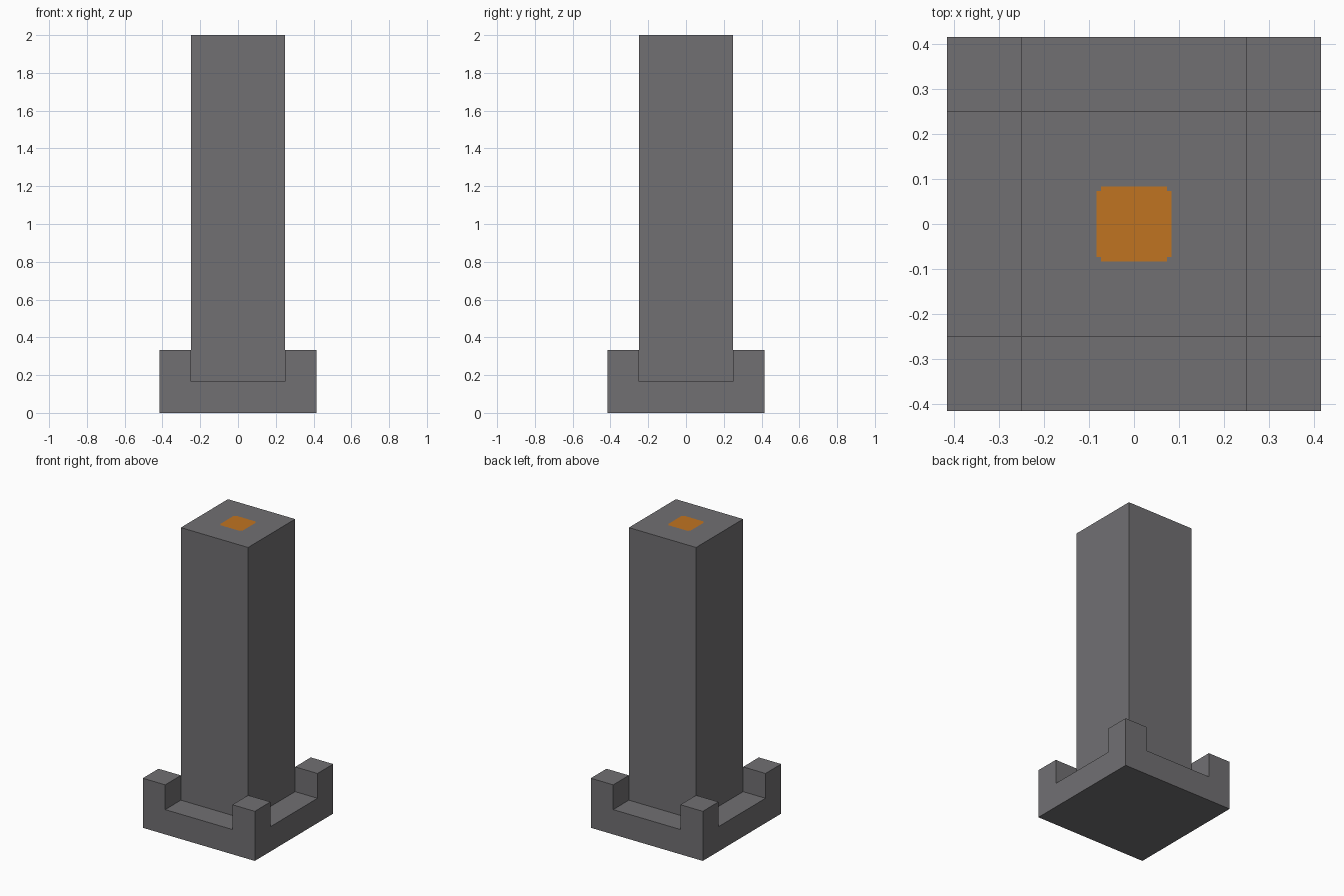
import bpy
import bmesh
from mathutils import Vector

cube = bpy.data.objects.get("Cube")
if cube:
    bpy.data.objects.remove(cube, do_unlink=True)

UNIT = 1 / 6           # the model sits on a grid of sixths
BASE = 2.5 * UNIT      # half width of the base
SHAFT = 1.5 * UNIT     # half width of the column
PATCH = 0.5 * UNIT     # half width of the orange patch
NOTCH = 0.01           # small step at the patch corners


def material(name, color):
    mat = bpy.data.materials.new(name)
    mat.use_nodes = True
    mat.diffuse_color = color
    mat.node_tree.nodes["Principled BSDF"].inputs["Base Color"].default_value = color
    return mat


def box(bm, low, high):
    low, high = Vector(low), Vector(high)
    verts = bmesh.ops.create_cube(bm, size=1)["verts"]
    bmesh.ops.scale(bm, vec=high - low, verts=verts)
    bmesh.ops.translate(bm, vec=(low + high) / 2, verts=verts)


def finish(name, bm, *mats):
    mesh = bpy.data.meshes.new(name)
    bm.to_mesh(mesh)
    bm.free()
    for mat in mats:
        mesh.materials.append(mat)
    obj = bpy.data.objects.new(name, mesh)
    bpy.context.collection.objects.link(obj)


grey = material("dark grey", (0.165, 0.161, 0.171, 1))
orange = material("orange", (0.53, 0.175, 0.015, 1))

# Square base slab with a raised post pulled up from each corner
bm = bmesh.new()
box(bm, (-BASE, -BASE, 0), (BASE, BASE, UNIT))
for axis in ((1, 0, 0), (0, 1, 0)):
    for side in (-SHAFT, SHAFT):
        bmesh.ops.bisect_plane(bm, geom=bm.verts[:] + bm.edges[:] + bm.faces[:],
                               plane_co=Vector(axis) * side, plane_no=axis)
corners = []
for face in bm.faces:
    c = face.calc_center_median()
    if face.normal.z > 0.5 and min(abs(c.x), abs(c.y)) > SHAFT:
        corners.append(face)
for face in corners:
    new = bmesh.ops.extrude_face_region(bm, geom=[face])["geom"]
    bmesh.ops.translate(bm, vec=(0, 0, UNIT),
                        verts=[v for v in new if isinstance(v, bmesh.types.BMVert)])
bmesh.ops.delete(bm, geom=corners, context="FACES_ONLY")
finish("base", bm, grey)

# Tall column whose top face is cut to hold the orange patch
bm = bmesh.new()
box(bm, (-SHAFT, -SHAFT, UNIT), (SHAFT, SHAFT, 2))
for axis in ((1, 0, 0), (0, 1, 0)):
    for cut in (PATCH, PATCH - NOTCH, NOTCH - PATCH, -PATCH):
        bm.normal_update()
        top = [f for f in bm.faces if f.normal.z > 0.5]
        geom = set(top)
        for f in top:
            geom.update(f.verts, f.edges)
        bmesh.ops.bisect_plane(bm, geom=list(geom),
                               plane_co=Vector(axis) * cut, plane_no=axis)
bm.normal_update()
for face in bm.faces:
    c = face.calc_center_median()
    near, far = sorted((abs(c.x), abs(c.y)))
    if face.normal.z > 0.5 and far < PATCH and near < PATCH - NOTCH:
        face.material_index = 1
finish("column", bm, grey, orange)
